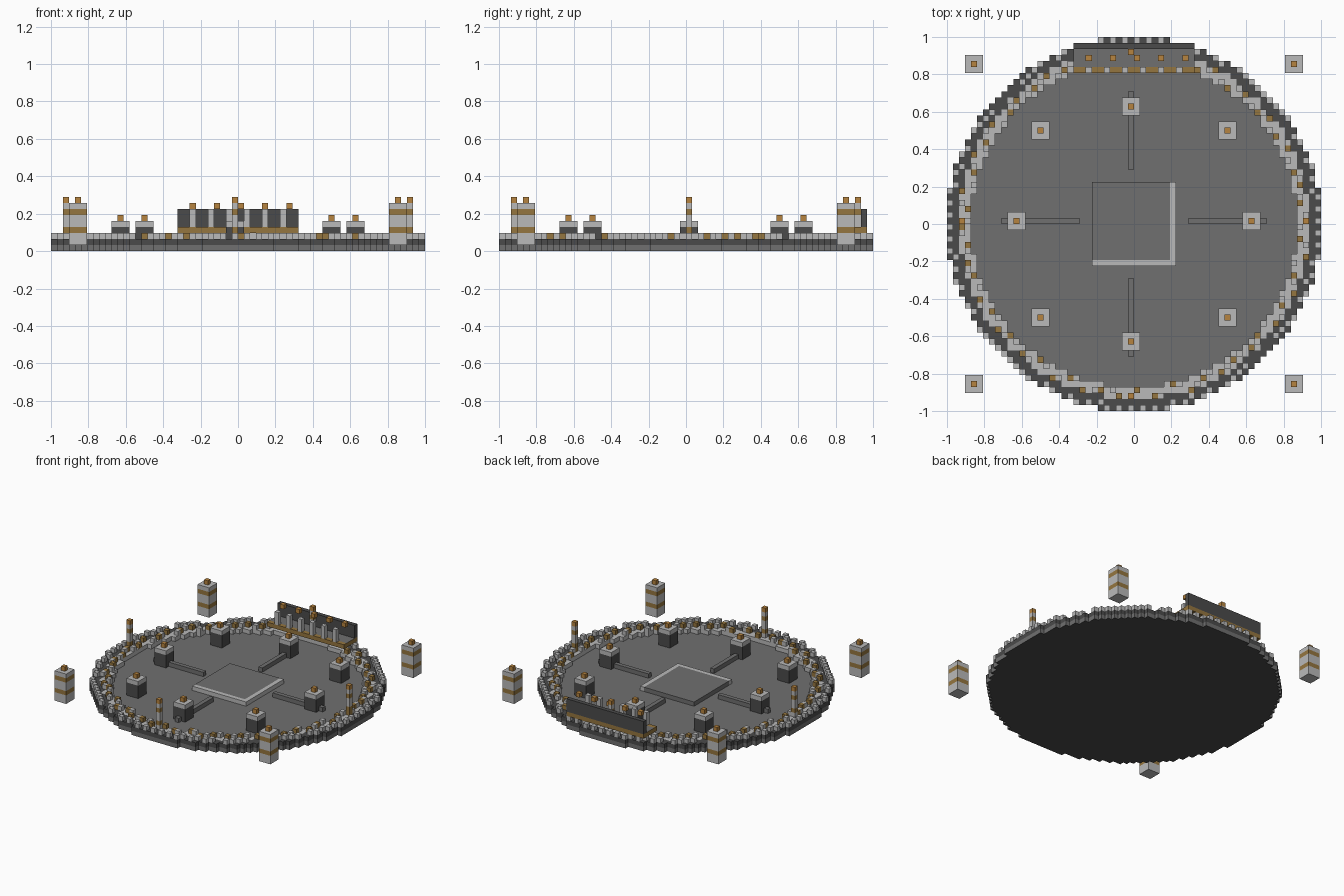
import bpy, bmesh, math
from mathutils import Vector

if "Cube" in bpy.data.objects:
    bpy.data.objects.remove(bpy.data.objects["Cube"], do_unlink=True)

U = 1 / 31  # block size


def material(name, r, g, b):
    m = bpy.data.materials.new(name)
    m.diffuse_color = (r, g, b, 1)
    m.use_nodes = True
    m.node_tree.nodes["Principled BSDF"].inputs["Base Color"].default_value = (r, g, b, 1)
    return m


STONE = material("mid grey stone", 0.16, 0.16, 0.16)
DARK = material("dark grey stone", 0.07, 0.07, 0.07)
LIGHT = material("light grey stone", 0.49, 0.49, 0.49)
BROWN = material("bronze trim", 0.30, 0.18, 0.05)
GOLD = material("amber lamp", 0.47, 0.23, 0.05)

AXES = [Vector(a) for a in ((1, 0, 0), (-1, 0, 0), (0, 1, 0), (0, -1, 0), (0, 0, 1), (0, 0, -1))]


def blocks(name, cells, mats, rule=lambda z, n: 0):
    """Build one object from the exposed faces of unit blocks; rule picks the material."""
    cells = set(cells)
    bm = bmesh.new()
    for c in cells:
        mid = Vector(c) + Vector((0.5, 0.5, 0.5))
        for n in AXES:
            if tuple(int(v) for v in Vector(c) + n) in cells:
                continue
            s = Vector((n.y, n.z, n.x)) / 2
            t = n.cross(s)
            corners = [mid + n / 2 + s * a + t * b for a, b in ((1, 1), (-1, 1), (-1, -1), (1, -1))]
            f = bm.faces.new([bm.verts.new(p * U) for p in corners])
            f.material_index = rule(c[2], n)
    bmesh.ops.remove_doubles(bm, verts=bm.verts, dist=U / 100)
    bmesh.ops.recalc_face_normals(bm, faces=bm.faces)
    bmesh.ops.dissolve_limit(bm, angle_limit=0.01, verts=bm.verts, edges=bm.edges, delimit={'MATERIAL'})
    me = bpy.data.meshes.new(name)
    bm.to_mesh(me)
    bm.free()
    for m in mats:
        me.materials.append(m)
    ob = bpy.data.objects.new(name, me)
    bpy.context.collection.objects.link(ob)
    return ob


def box(x0, x1, y0, y1, z0, z1):
    """Cells of a box, upper bounds excluded."""
    return [(x, y, z) for x in range(x0, x1) for y in range(y0, y1) for z in range(z0, z1)]


def radius(x, y):
    return math.hypot(x + 0.5, y + 0.5)


def ring(r0, r1, z):
    return [(x, y, z) for x, y, _ in box(-31, 31, -31, 31, 0, 1) if r0 < radius(x, y) <= r1]


def banded(z, n):
    return 1 if z % 3 == 0 else 0


# Round floor with a dark underside
blocks("arena_floor", ring(-1, 31, 0), [STONE, DARK], lambda z, n: 1 if n.z < 0 else 0)

# Rim wall, inner walkway and battlements
blocks("rim_wall", ring(29, 31, 1), [DARK])
blocks("inner_walkway", ring(27, 29, 1), [LIGHT])
blocks("battlements", [c for c in ring(29.9, 31, 2) if (c[0] + c[1]) % 2 == 0], [LIGHT])


def in_platform(x, y):
    return -11 < x < 10 and y > 24


# Small posts around the walkway, alternating bronze and stone
posts = {0: set(), 1: set()}
for k in range(120):
    a = math.radians(k * 3 + 1)
    r = 28.6 if k % 4 < 2 else 27.6
    x, y = math.floor(r * math.cos(a)), math.floor(r * math.sin(a))
    if not in_platform(x, y) and x != 1:
        posts[k % 2].add((x, y, 2))
blocks("bronze_posts", posts[0], [BROWN])
blocks("stone_posts", posts[1] - posts[0], [LIGHT])

# Central pad with a light border on two sides
blocks("pad_border", box(6, 7, -7, 7, 1, 2) + box(-7, 6, -7, -6, 1, 2), [LIGHT])
blocks("pad_top", box(-7, 6, -6, 7, 1, 2), [STONE])

# Four spokes
for name, b in (("east", (9, 22, 0, 1)), ("west", (-22, -9, 0, 1)),
                ("north", (-1, 0, 9, 22)), ("south", (-1, 0, -22, -9))):
    blocks(name + "_spoke", box(*b, 1, 2), [STONE])

# Eight pedestals with lamps
spots = [(19, 0), (-20, 0), (-1, 19), (-1, -20)] + [(x, y) for x in (-16, 15) for y in (-16, 15)]
for i, (x, y) in enumerate(spots):
    blocks(f"pedestal_{i}", box(x - 1, x + 2, y - 1, y + 2, 1, 5), [DARK, LIGHT],
           lambda z, n: 1 if z == 4 else 0)
    blocks(f"pedestal_lamp_{i}", [(x, y, 5)], [GOLD])

# Four outer towers with bronze bands and lamps
for i, (x, y) in enumerate((x, y) for x in (-27, 26) for y in (-27, 26)):
    blocks(f"tower_{i}", box(x - 1, x + 2, y - 1, y + 2, 1, 8), [LIGHT, BROWN], banded)
    blocks(f"tower_lamp_{i}", [(x, y, 8)], [GOLD])

# Four thin banded poles on the rim
for i, (x, y) in enumerate(((28, 0), (-29, 0), (-1, 28), (-1, -29))):
    blocks(f"rim_pole_{i}", box(x, x + 1, y, y + 1, 2, 8), [LIGHT, BROWN], banded)
    blocks(f"rim_pole_lamp_{i}", [(x, y, 8)], [GOLD])

# Rear gallery: bronze-edged platform, back wall, pillars and lamps
blocks("gallery_edge", box(-10, 10, 25, 26, 3, 4) + box(-10, 10, 29, 30, 3, 4), [BROWN])
blocks("gallery_floor", box(-10, 10, 26, 29, 3, 4), [BROWN, STONE], lambda z, n: 1 if n.z > 0 else 0)
blocks("gallery_wall", box(-10, 10, 29, 30, 4, 7), [DARK])
for i, x in enumerate(range(-8, 8, 3)):
    blocks(f"gallery_pillar_{i}", box(x, x + 1, 25, 26, 4, 7), [LIGHT])
for i, x in enumerate(range(-8, 9, 4)):
    blocks(f"gallery_lamp_{i}", [(x, 27, 7)], [GOLD])
